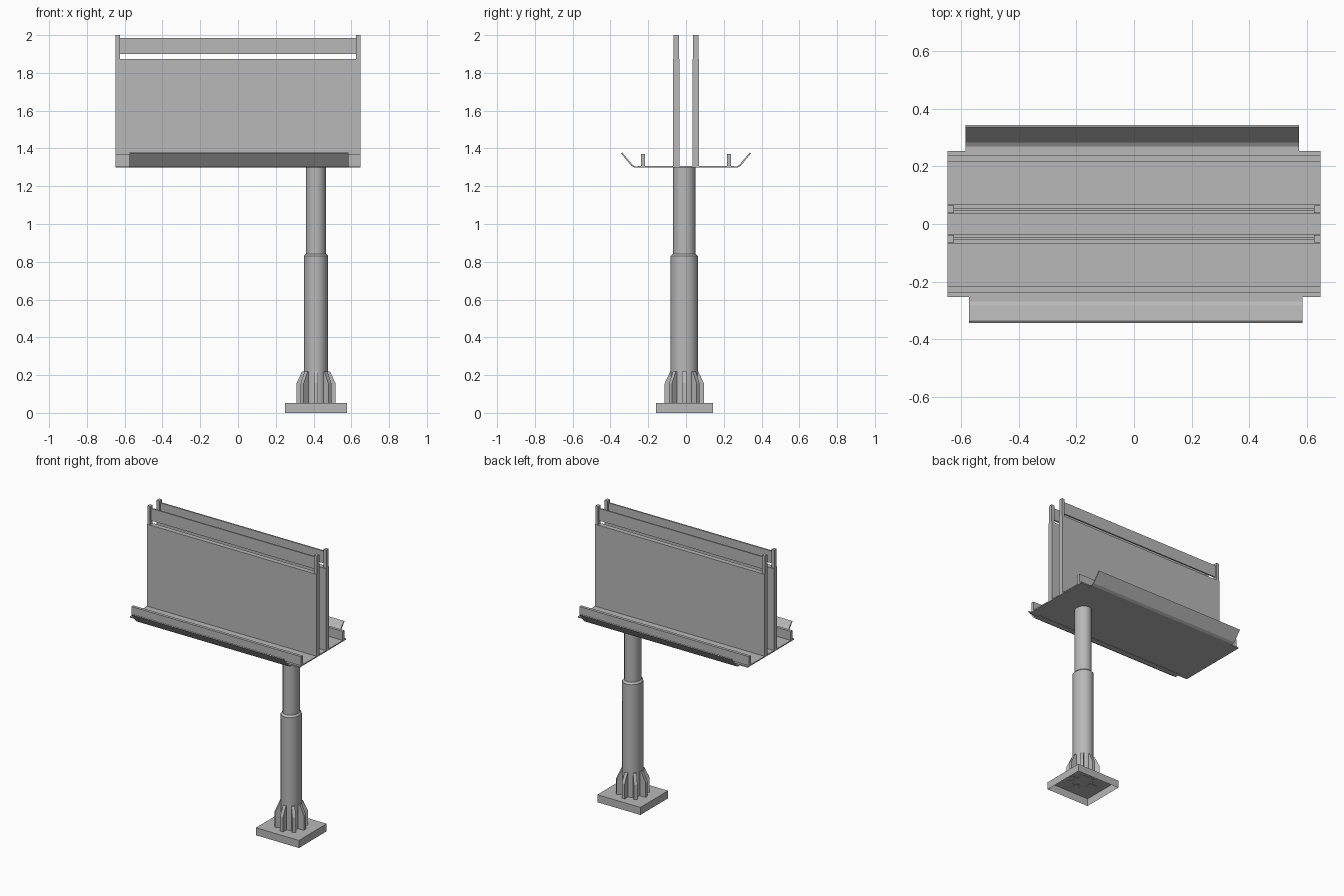
import bpy, bmesh, math
from mathutils import Matrix, Vector

cube = bpy.data.objects.get("Cube")
if cube:
    bpy.data.objects.remove(cube, do_unlink=True)

steel = bpy.data.materials.new("grey_steel")
steel.use_nodes = True
GREY = (0.48, 0.48, 0.48, 1)
steel.diffuse_color = GREY
steel.node_tree.nodes["Principled BSDF"].inputs["Base Color"].default_value = GREY

POLE_X, POLE_Y = 0.413, -0.009
HALF = 0.648      # half length of the deck
DECK_TOP = 1.308


def finish(name, bm, smooth=False):
    bmesh.ops.recalc_face_normals(bm, faces=bm.faces)
    mesh = bpy.data.meshes.new(name)
    bm.to_mesh(mesh)
    bm.free()
    mesh.materials.append(steel)
    obj = bpy.data.objects.new(name, mesh)
    bpy.context.collection.objects.link(obj)
    if smooth:
        bpy.ops.object.select_all(action="DESELECT")
        obj.select_set(True)
        bpy.context.view_layer.objects.active = obj
        bpy.ops.object.shade_smooth_by_angle(angle=math.radians(40))
    return obj


def box(name, x, y, z, open_bottom=False):
    """Box from (min, max) ranges."""
    bm = bmesh.new()
    bmesh.ops.create_cube(bm, size=1)
    for v in bm.verts:
        v.co = Vector([(r[0] + r[1]) / 2 + c * (r[1] - r[0]) for r, c in zip((x, y, z), v.co)])
    if open_bottom:
        low = [f for f in bm.faces if f.calc_center_median().z < z[0] + 0.001]
        bmesh.ops.delete(bm, geom=low, context="FACES_ONLY")
    return finish(name, bm)


def extrude_profile(name, points, direction, matrix=Matrix()):
    """Flat outline pushed along a direction into a solid."""
    bm = bmesh.new()
    face = bm.faces.new([bm.verts.new(p) for p in points])
    new = bmesh.ops.extrude_face_region(bm, geom=[face], use_keep_orig=True)["geom"]
    bmesh.ops.translate(bm, vec=direction, verts=[g for g in new if isinstance(g, bmesh.types.BMVert)])
    bm.transform(matrix)
    return finish(name, bm)


# Hollow foot, open underneath
box("base_plate", (0.249, 0.578), (-0.16, 0.142), (0, 0.052), open_bottom=True)

# Stepped pole: lofted rings with a bevelled collar
SIDES = 12
rings = [(0.064, 0.0725, 0.05), (0.064, 0.0725, 0.83), (0.0535, 0.0595, 0.842), (0.0535, 0.0595, 1.302)]
bm = bmesh.new()
loops = []
for rx, ry, z in rings:
    turns = [2 * math.pi * i / SIDES for i in range(SIDES)]
    loops.append([bm.verts.new((POLE_X + rx * math.cos(a), POLE_Y + ry * math.sin(a), z)) for a in turns])
for a, b in zip(loops, loops[1:]):
    for i in range(SIDES):
        j = (i + 1) % SIDES
        bm.faces.new((a[i], a[j], b[j], b[i]))
finish("pole", bm, smooth=True)

# Gussets around the foot of the pole
GUSSETS = 8
outline = [(0.05, 0.05), (0.104, 0.05), (0.104, 0.155), (0.074, 0.22), (0.05, 0.22)]
for i in range(GUSSETS):
    place = Matrix.Translation((POLE_X, POLE_Y, 0)) @ Matrix.Rotation(2 * math.pi * i / GUSSETS, 4, "Z")
    extrude_profile(f"gusset_{i + 1}", [(r, -0.011, z) for r, z in outline], (0, 0.022, 0), place)

# Walkway deck
box("deck", (-HALF, HALF), (-0.254, 0.254), (1.3, DECK_TOP))

# Matching front and back sides
lip_line = [(0.235, 1.298), (0.272, 1.298), (0.289, 1.307), (0.344, 1.374),
            (0.337, 1.378), (0.283, 1.313), (0.27, 1.305), (0.235, 1.305)]
for side, s in (("front", -1), ("back", 1)):
    def span(a, b):
        return tuple(sorted((s * a, s * b)))

    # Upturned lip, slightly off centre
    start = -0.58 - s * 0.006
    extrude_profile(f"{side}_lip", [(start, s * y, z) for y, z in lip_line], (1.16, 0, 0))
    # Kerb rail along the deck
    box(f"{side}_kerb", (-HALF, HALF), span(0.218, 0.238), (DECK_TOP, 1.37))
    # Display panel, end posts and top strip
    box(f"{side}_panel", (-HALF, HALF), span(0.035, 0.068), (DECK_TOP, 1.874))
    for end, e in (("left", 1), ("right", -1)):
        x = tuple(sorted((e * 0.626, e * HALF)))
        box(f"{side}_{end}_post", x, span(0.038, 0.065), (1.874, 2.0))
    box(f"{side}_top_strip", (-0.626, 0.626), span(0.046, 0.056), (1.9, 1.984))
